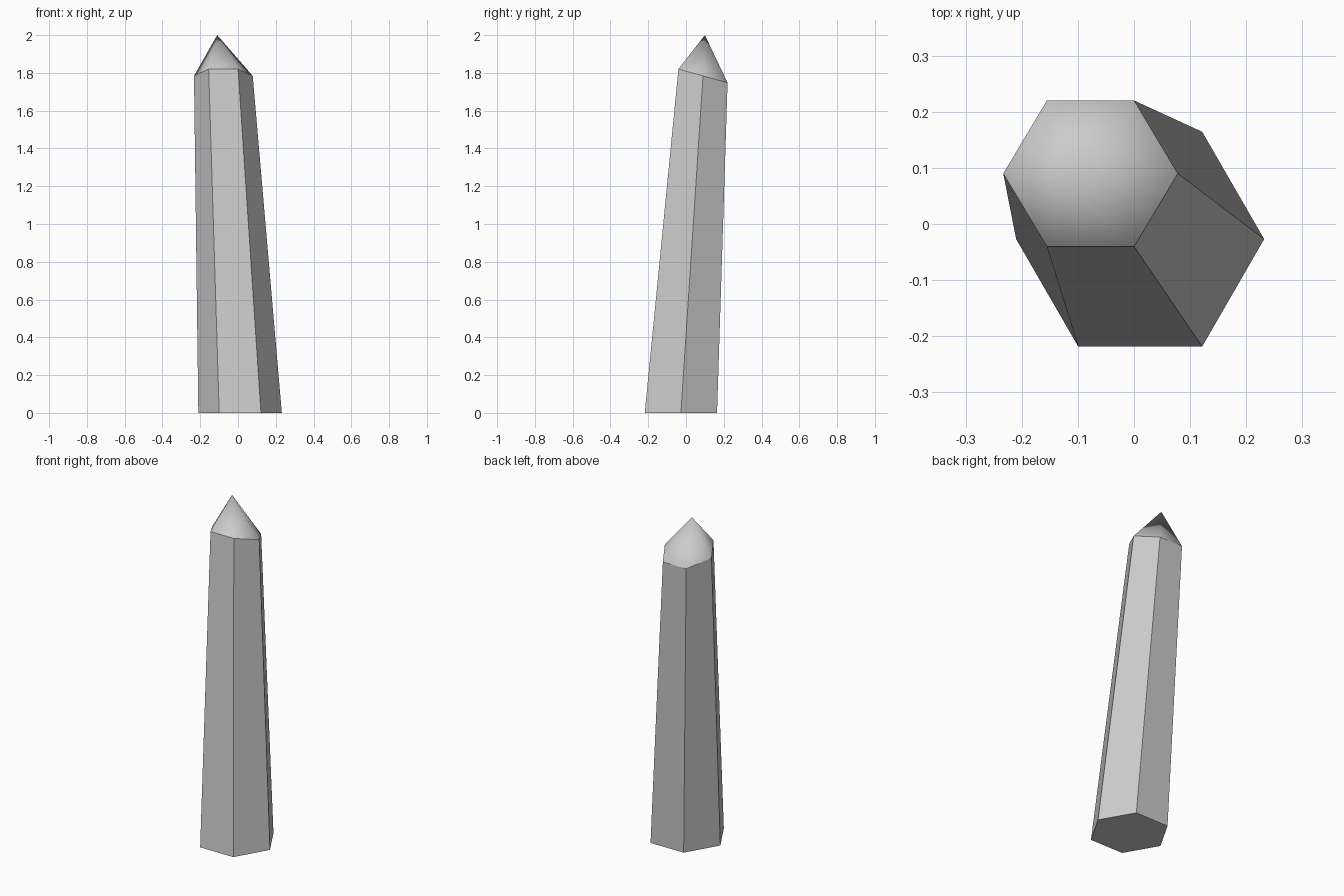
import bpy, bmesh, math

if "Cube" in bpy.data.objects:
    bpy.data.objects.remove(bpy.data.objects["Cube"])


def hexagon(bm, cx, cy, radius, z, slope=0.0):
    """Ring of six vertices, optionally tilted along y."""
    ring = []
    for i in range(6):
        a = i * math.pi / 3
        dy = radius * math.sin(a)
        ring.append(bm.verts.new((cx + radius * math.cos(a), cy + dy, z + slope * dy)))
    return ring


bm = bmesh.new()
base = hexagon(bm, 0.011, -0.027, 0.221, 0.0)
shoulder = hexagon(bm, -0.0775, 0.09, 0.1555, 1.784, slope=-0.27)
for v in shoulder:
    v.co.y = 0.09 + (v.co.y - 0.09) * 0.966
apex = bm.verts.new((-0.11, 0.10, 2.0))

# Base and leaning flat sides
bm.faces.new(base[::-1])
for i in range(6):
    j = (i + 1) % 6
    bm.faces.new((base[i], base[j], shoulder[j], shoulder[i]))

# Off-centre pointed tip, smooth shaded
for i in range(6):
    tip = bm.faces.new((shoulder[i], shoulder[(i + 1) % 6], apex))
    tip.smooth = True

# Keep the shoulder crisp
for i in range(6):
    bm.edges.get((shoulder[i], shoulder[(i + 1) % 6])).smooth = False

mesh = bpy.data.meshes.new("crystal_shard")
bm.to_mesh(mesh)
bm.free()
bpy.context.collection.objects.link(bpy.data.objects.new("crystal_shard", mesh))
